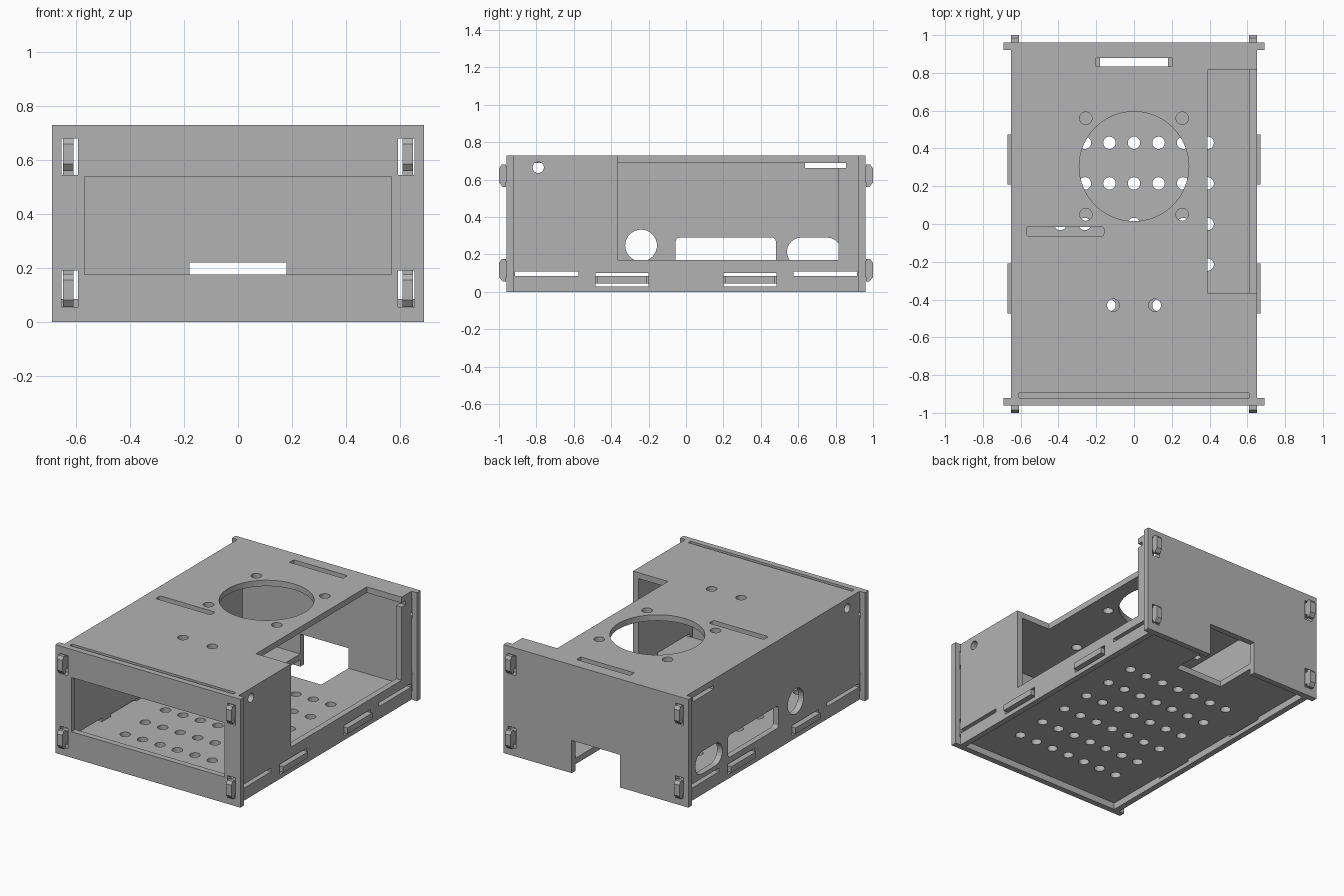
import bpy, bmesh, math
from mathutils import Vector

cube = bpy.data.objects.get("Cube")
if cube:
    bpy.data.objects.remove(cube, do_unlink=True)

grey = bpy.data.materials.new("plain grey")
grey.use_nodes = True
grey.diffuse_color = (0.45, 0.45, 0.45, 1)
grey.node_tree.nodes["Principled BSDF"].inputs["Base Color"].default_value = (0.45, 0.45, 0.45, 1)


# Outlines in a flat plane
def rect(a0, a1, b0, b1):
    return [(a0, b0), (a1, b0), (a1, b1), (a0, b1)]


def circle(a, b, r, n=32):
    return [(a + r * math.cos(math.tau * i / n), b + r * math.sin(math.tau * i / n)) for i in range(n)]


def rounded(a0, a1, b0, b1, r, n=6):
    pts = []
    corners = [(a1 - r, b1 - r), (a0 + r, b1 - r), (a0 + r, b0 + r), (a1 - r, b0 + r)]
    for k, (a, b) in enumerate(corners):
        for i in range(n + 1):
            t = math.pi / 2 * (k + i / n)
            pts.append((a + r * math.cos(t), b + r * math.sin(t)))
    return pts


# Extruded outlines along one axis, all in one object
def prisms(name, outlines, axis, lo, hi):
    place = {"x": lambda a, b, d: (d, a, b),
             "y": lambda a, b, d: (a, d, b),
             "z": lambda a, b, d: (a, b, d)}[axis]
    bm = bmesh.new()
    for pts in outlines:
        low = [bm.verts.new(place(a, b, lo)) for a, b in pts]
        high = [bm.verts.new(place(a, b, hi)) for a, b in pts]
        bm.faces.new(low[::-1])
        bm.faces.new(high)
        for i in range(len(pts)):
            j = (i + 1) % len(pts)
            bm.faces.new((low[i], low[j], high[j], high[i]))
    bmesh.ops.recalc_face_normals(bm, faces=bm.faces)
    mesh = bpy.data.meshes.new(name)
    bm.to_mesh(mesh)
    bm.free()
    mesh.materials.append(grey)
    obj = bpy.data.objects.new(name, mesh)
    bpy.context.collection.objects.link(obj)
    return obj


# A sheet with holes cut through it
def panel(name, outline, axis, lo, hi, holes):
    obj = prisms(name, [outline], axis, lo, hi)
    cutter = prisms(name + "_cutter", holes, axis, lo - 0.02, hi + 0.02)
    cutter.hide_render = True
    mod = obj.modifiers.new("holes", "BOOLEAN")
    mod.operation = "DIFFERENCE"
    mod.solver = "EXACT"
    mod.object = cutter
    bpy.context.view_layer.update()
    done = obj.evaluated_get(bpy.context.evaluated_depsgraph_get())
    mesh = bpy.data.meshes.new_from_object(done)
    obj.modifiers.clear()
    obj.data = mesh
    bpy.data.objects.remove(cutter, do_unlink=True)
    return obj


W, Y, H, T = 0.65, 0.92, 0.73, 0.04     # wall face, inner length, height, sheet thickness

# Base sheet with side tabs, vent grid and rear cutout
base_outline = [(0.18, 0.63), (0.18, Y), (0.61, Y)]
right = []
for y0, y1 in ((0.475, 0.21), (-0.21, -0.475)):
    right += [(0.61, y0), (0.67, y0), (0.67, y1), (0.61, y1)]
base_outline += right + [(0.61, -Y)]
base_outline = base_outline + [(-x, y) for x, y in reversed(base_outline)]
vents = [circle(0.13 * i, 0.215 * j, 0.033, 20) for i in range(-3, 4) for j in range(-3, 3)]
panel("base", base_outline, "z", 0.045, 0.085, vents)

# Top sheet with fan opening, slots and side notch
top_holes = [circle(0, 0.305, 0.29, 64), rect(-0.2, 0.2, 0.835, 0.88),
             rounded(-0.57, -0.16, -0.063, -0.015, 0.01)]
for s in (-1, 1):
    top_holes += [circle(s * 0.255, y, 0.033, 24) for y in (0.56, 0.05)]
    top_holes.append(circle(s * 0.11, -0.43, 0.033, 24))
top_outline = [(-0.61, -0.895), (0.61, -0.895), (0.61, -0.365), (0.39, -0.365),
               (0.39, 0.815), (0.61, 0.815), (0.61, Y), (-0.61, Y)]
panel("top", top_outline, "z", H - T, H, top_holes)

# Side walls: tab slots, spring slots and relief holes on both
shared = [circle(-0.79, 0.665, 0.03, 24)]
for s in (-1, 1):
    shared.append(rect(*sorted((s * 0.2, s * 0.485)), 0.03, 0.1))
    shared.append(rect(*sorted((s * 0.575, s * 0.919)), 0.085, 0.11))
ports = [circle(-0.24, 0.248, 0.085), rounded(-0.055, 0.48, 0.14, 0.29, 0.02),
         rounded(0.54, 0.83, 0.14, 0.29, 0.074), rect(0.635, 0.855, 0.663, 0.69)]
panel("port_wall", rect(-Y, Y, 0, H), "x", -W, -W + T, shared + ports)
open_outline = [(-Y, 0), (Y, 0), (Y, H), (0.815, H), (0.815, 0.69), (0.855, 0.69), (0.855, 0.663),
                (0.815, 0.663), (0.815, 0.17), (-0.365, 0.17), (-0.365, H), (-Y, H)]
panel("open_wall", open_outline, "x", W - T, W, shared)

# Front and back sheets with hook slots
hook_slots = [rect(s * 0.625 - 0.03, s * 0.625 + 0.03, z, z + 0.135) for s in (-1, 1) for z in (0.055, 0.545)]
panel("front", rect(-0.69, 0.69, 0, H), "y", -Y - T, -Y, hook_slots + [rect(-0.57, 0.57, 0.175, 0.54)])
back_outline = [(-0.69, 0), (-0.18, 0), (-0.18, 0.22), (0.18, 0.22), (0.18, 0), (0.69, 0), (0.69, H), (-0.69, H)]
panel("back", back_outline, "y", Y, Y + T, hook_slots)

# Snap hooks reaching through the slots, lip downward
hook = [(0.915, 0.025), (0.962, 0.025), (0.962, 0.0), (0.98, 0.0), (1.0, 0.025),
        (1.0, 0.1), (0.985, 0.12), (0.962, 0.12), (0.962, 0.11), (0.915, 0.11)]
for side, x in (("right", -W), ("left", W - T)):
    for end, s in (("front", -1), ("back", 1)):
        profiles = [[(s * y, z + h) for y, z in hook] for h in (0.055, 0.56)]
        prisms(f"{side}_{end}_hooks", profiles, "x", x, x + T)
